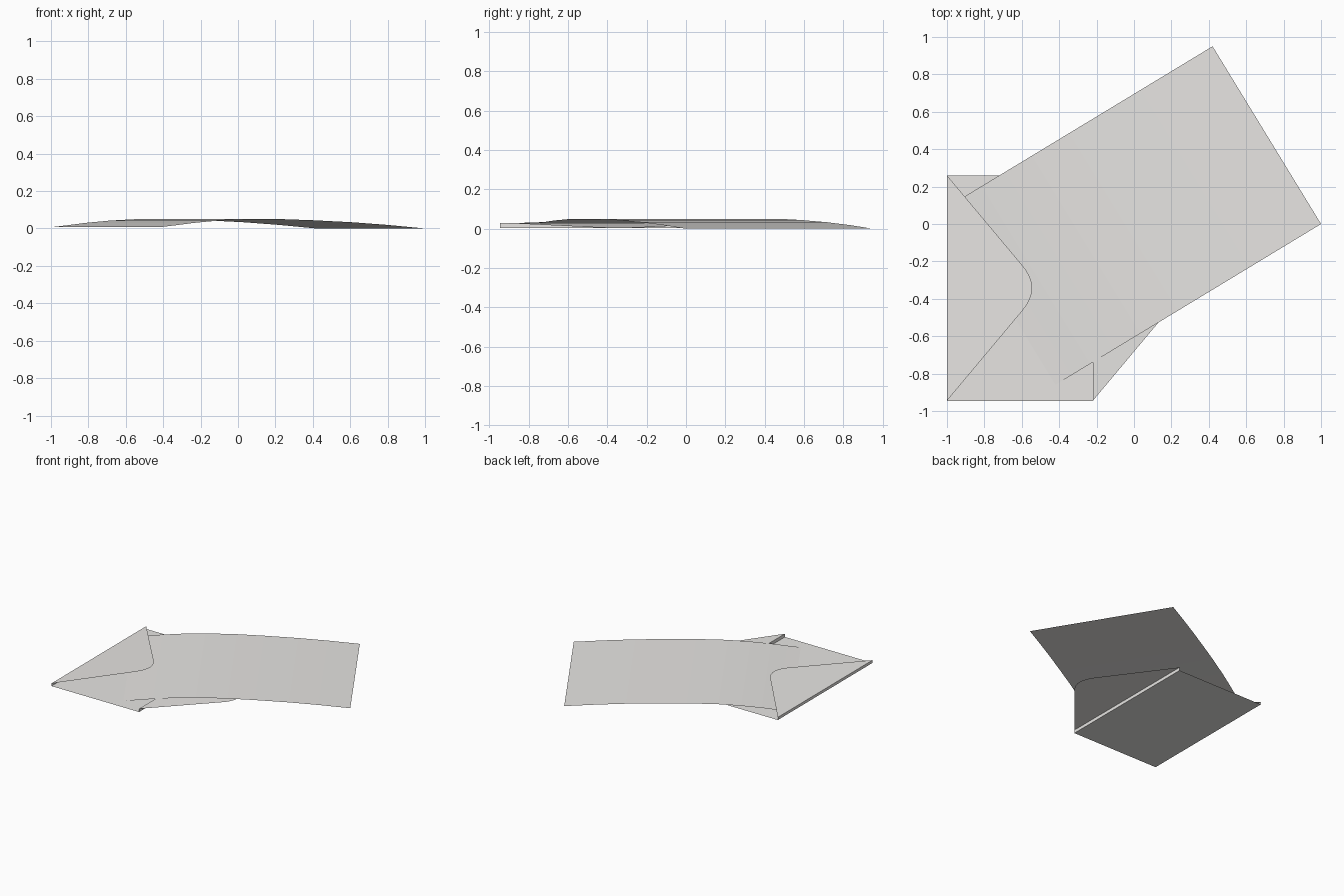
import bpy, math
from mathutils import Vector

if "Cube" in bpy.data.objects:
    bpy.data.objects.remove(bpy.data.objects["Cube"])


def material(name, color):
    m = bpy.data.materials.new(name)
    m.diffuse_color = (*color, 1)
    m.use_nodes = True
    m.node_tree.nodes["Principled BSDF"].inputs["Base Color"].default_value = m.diffuse_color
    return m


PAPER = material("warm white paper", (0.8, 0.785, 0.765))


def add_mesh(name, verts, faces):
    me = bpy.data.meshes.new(name)
    me.from_pydata(verts, [], faces)
    me.materials.append(PAPER)
    ob = bpy.data.objects.new(name, me)
    bpy.context.collection.objects.link(ob)
    return ob


# Envelope dimensions
X0, X1, Y0, Y1 = -1.0, -0.22, -0.945, 0.26
YM, HALF, BASE = (Y0 + Y1) / 2, (Y1 - Y0) / 2, 0.004


def flap(name, x, z_hinge, z_tip):
    """Triangular flap with a rounded tip, hinged along x and pointing to +x."""
    pts = [(0.0, -HALF)]
    a, c, b = Vector((0.40, -0.125)), Vector((0.51, 0)), Vector((0.40, 0.125))
    for i in range(9):
        t = i / 8
        p = a * (1 - t) ** 2 + c * 2 * t * (1 - t) + b * t * t
        pts.append((p.x, p.y))
    pts.append((0.0, HALF))
    verts = [(x + u, YM + v, z_hinge + (z_tip - z_hinge) * u / 0.455) for u, v in pts]
    return add_mesh(name, verts, [range(len(verts))])


def fold(name, x, z, out):
    """Narrow upright strip joining the back panel to a flap."""
    verts = [(x, Y0, BASE), (x, Y1, BASE), (x, Y1, z), (x, Y0, z)]
    return add_mesh(name, verts, [(0, 1, 2, 3) if out > 0 else (3, 2, 1, 0)])


# Envelope back panel
add_mesh("envelope_back",
         [(X0, Y0, BASE), (X1, Y0, BASE), (X1, Y1, BASE), (X0, Y1, BASE)], [(0, 1, 2, 3)])

# Folded-over flap on the left, opened flap on the right
fold("left_fold", X0, 0.026, -1)
flap("folded_flap", X0, 0.026, 0.045)
fold("right_fold", X1, 0.03, 1)
flap("open_flap", X1, 0.03, 0.004)

# Letter sheet, gently arched along its length
near, far = Vector((1.0, 0.0)), Vector((0.42, 0.95))
run = Vector((-1.42, -0.86))
arch = [(0, 0), (0.14, 0.019), (0.27, 0.033), (0.42, 0.044), (0.54, 0.05),
        (0.68, 0.05), (0.78, 0.042), (0.87, 0.030), (0.94, 0.017), (1, 0.007)]
verts = []
for s, z in arch:
    for corner in (near, far):
        p = corner + run * s
        verts.append((p.x, p.y, z))
faces = [(2 * i, 2 * i + 1, 2 * i + 3, 2 * i + 2) for i in range(len(arch) - 1)]
add_mesh("letter_sheet", verts, faces)
